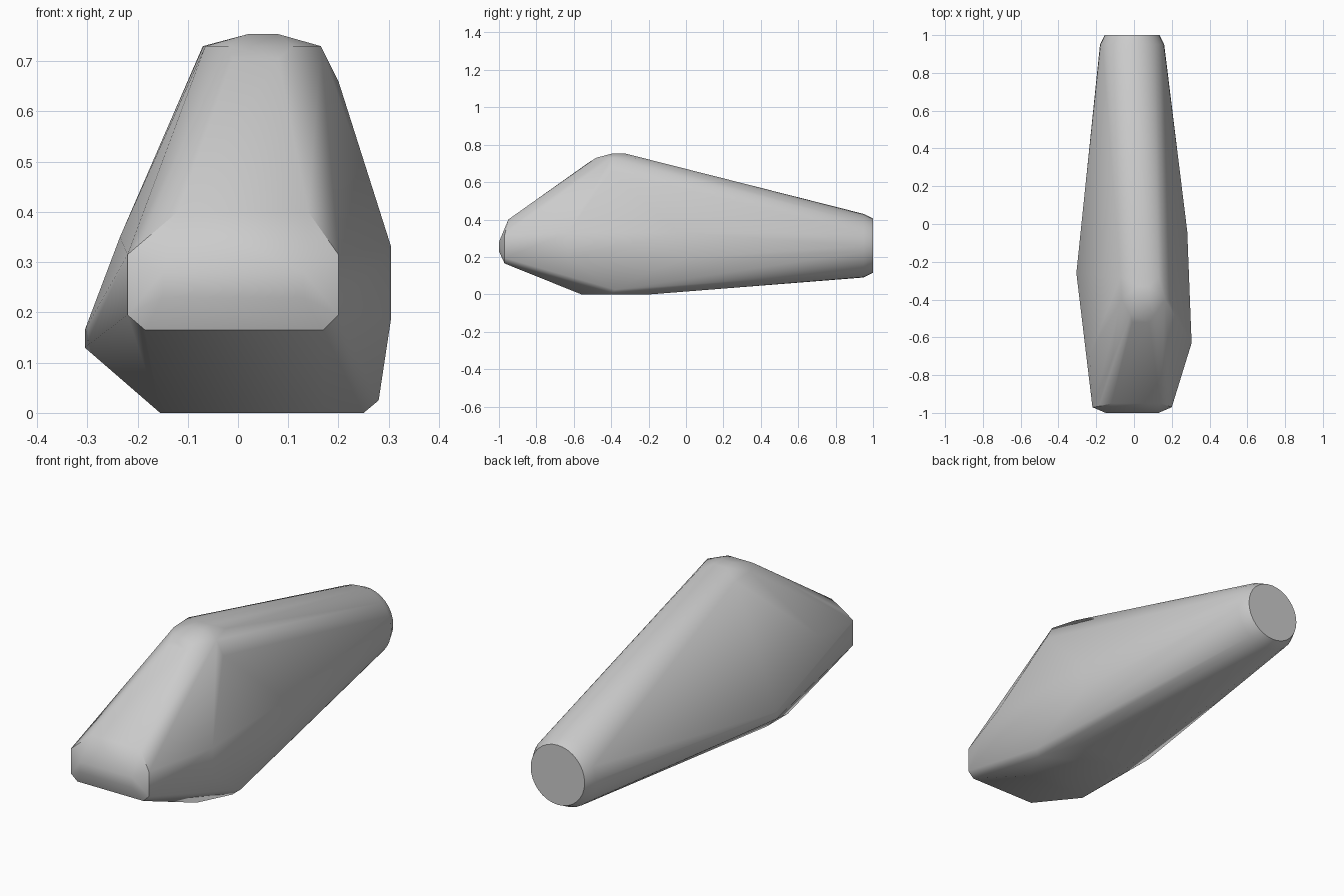
import bpy
import bmesh
import math
from mathutils import Vector

default_cube = bpy.data.objects.get("Cube")
if default_cube:
    bpy.data.objects.remove(default_cube, do_unlink=True)


def make_material(name, colour):
    material = bpy.data.materials.new(name)
    material.use_nodes = True
    material.diffuse_color = colour
    material.node_tree.nodes["Principled BSDF"].inputs["Base Color"].default_value = colour
    return material


def ring(centre_x, y, centre_z, radius, sides):
    """Circle of points facing along the y axis."""
    step = math.tau / sides
    return [Vector((centre_x + radius * math.cos(i * step), y,
                    centre_z + radius * math.sin(i * step))) for i in range(sides)]


def crosswise(left, right, y, z):
    """Pair of points at the two ends of an edge running across x."""
    return [Vector((left, y, z)), Vector((right, y, z))]


def upright(x, y, low, high):
    """Pair of points at the two ends of a vertical edge."""
    return [Vector((x, y, low)), Vector((x, y, high))]


# Round tail with a chamfered rim
tail = ring(-0.01, 1, 0.26, 0.145, 32) + ring(-0.01, 0.95, 0.26, 0.17, 32)

# Blunt nose with chamfered corners
nose = (crosswise(-0.15, 0.13, -1, 0.23)
        + crosswise(-0.15, 0.13, -1, 0.28)
        + crosswise(-0.185, 0.17, -0.97, 0.165)
        + crosswise(-0.185, 0.17, -0.965, 0.345)
        + crosswise(-0.12, 0.14, -0.95, 0.4)
        + upright(-0.22, -0.97, 0.195, 0.315)
        + upright(0.2, -0.97, 0.195, 0.315))

# Rounded hump on top
hump = (crosswise(0.02, 0.08, -0.39, 0.754)
        + crosswise(0.02, 0.08, -0.33, 0.754)
        + crosswise(-0.07, 0.13, -0.28, 0.73)
        + crosswise(-0.065, 0.165, -0.4, 0.73)
        + crosswise(-0.02, 0.11, -0.48, 0.73)
        + crosswise(-0.01, 0.08, -0.52, 0.705)
        + [Vector((0.2, -0.4, 0.66))])

# Bulging flanks, uneven from side to side
flanks = (upright(0.305, -0.63, 0.19, 0.33)
          + upright(0.282, -0.04, 0.19, 0.33)
          + upright(-0.305, -0.26, 0.13, 0.165)
          + [Vector((-0.235, -0.69, 0.35)), Vector((0.28, -0.38, 0.025))])

# Flat underside
underside = (crosswise(-0.155, 0.17, -0.56, 0)
             + crosswise(-0.155, 0.25, -0.4, 0)
             + crosswise(-0.1, 0.18, -0.19, 0))

# Convex shell wrapped around all the parts
bm = bmesh.new()
for point in tail + nose + hump + flanks + underside:
    bm.verts.new(point)
result = bmesh.ops.convex_hull(bm, input=bm.verts)
loose = {v for v in result["geom_interior"] + result["geom_unused"]
         if isinstance(v, bmesh.types.BMVert)}
bmesh.ops.delete(bm, geom=list(loose), context="VERTS")
bmesh.ops.dissolve_limit(bm, angle_limit=math.radians(1), verts=bm.verts, edges=bm.edges)
bmesh.ops.recalc_face_normals(bm, faces=bm.faces)

mesh = bpy.data.meshes.new("tapered_shell")
bm.to_mesh(mesh)
bm.free()
mesh.materials.append(make_material("plain grey", (0.6, 0.6, 0.6, 1)))
shell = bpy.data.objects.new("tapered_shell", mesh)
bpy.context.collection.objects.link(shell)

# Soft shading over shallow edges, crisp rims and corners
bpy.ops.object.select_all(action="DESELECT")
shell.select_set(True)
bpy.context.view_layer.objects.active = shell
bpy.ops.object.shade_smooth_by_angle(angle=math.radians(40))
